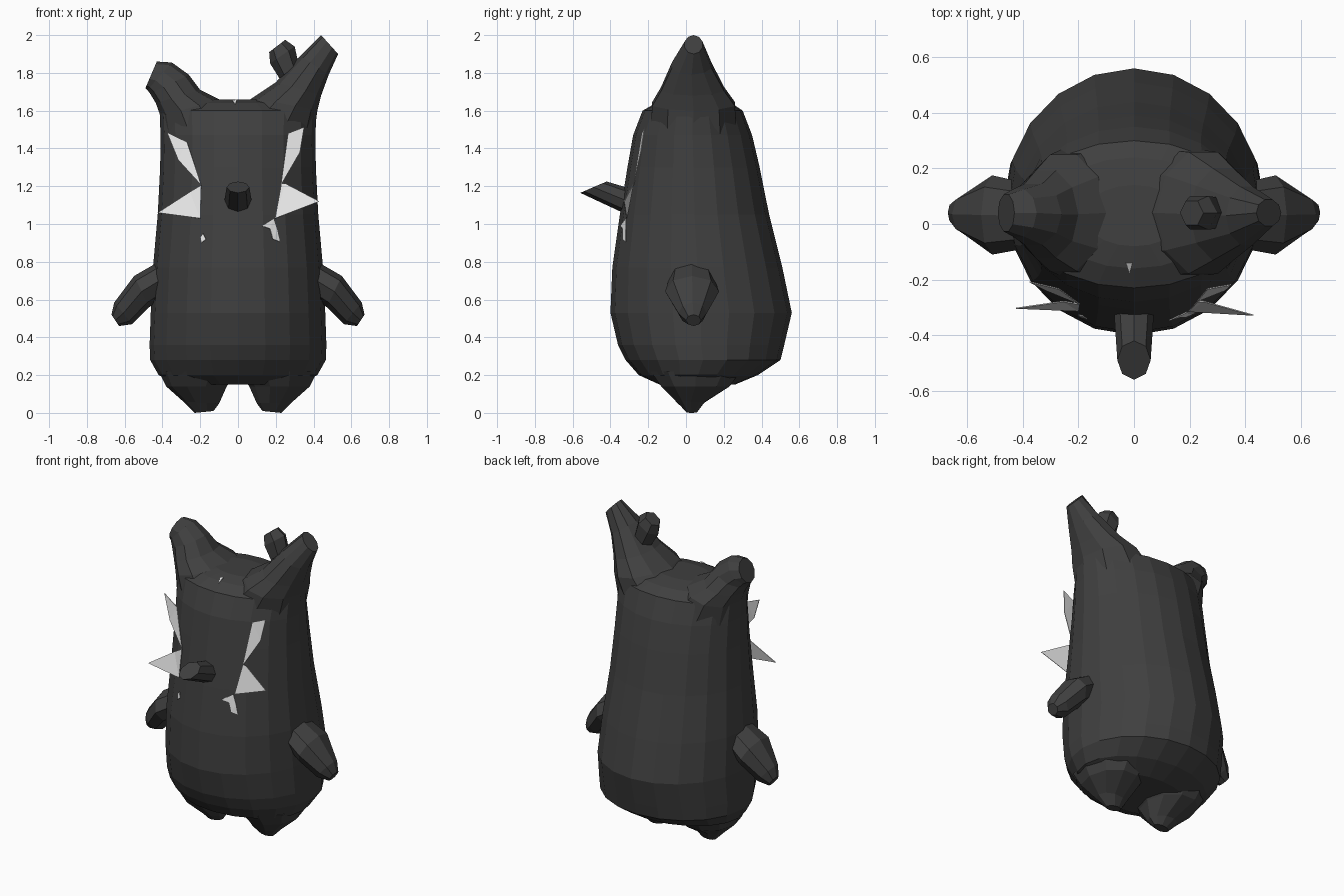
import bpy, bmesh, math
from mathutils import Vector


def material(name, v):
    m = bpy.data.materials.new(name)
    m.diffuse_color = (v, v, v, 1)
    return m


DARK = material("charcoal", 0.05)
WHITE = material("white", 0.8)


def finish(name, bm, mat):
    bmesh.ops.recalc_face_normals(bm, faces=bm.faces[:])
    me = bpy.data.meshes.new(name)
    bm.to_mesh(me)
    bm.free()
    me.materials.append(mat)
    ob = bpy.data.objects.new(name, me)
    bpy.context.collection.objects.link(ob)
    return ob


def loft(name, rings, sides, wide="y", flip=1):
    """Each ring: two opposite points (u, z) plus its range (lo, hi) across."""
    bm = bmesh.new()
    loops = []
    for u0, z0, u1, z1, lo, hi in rings:
        loop = []
        for i in range(sides):
            a = 2 * math.pi * i / sides
            t = (1 - math.cos(a)) / 2
            u, z = u0 + (u1 - u0) * t, z0 + (z1 - z0) * t
            w = (lo + hi) / 2 + (hi - lo) / 2 * math.sin(a)
            co = (u * flip, w, z) if wide == "y" else (w * flip, u, z)
            loop.append(bm.verts.new(co))
        loops.append(loop)
    for a, b in zip(loops, loops[1:]):
        for i in range(sides):
            j = (i + 1) % sides
            bm.faces.new((a[i], a[j], b[j], b[i]))
    bm.faces.new(loops[0])
    bm.faces.new(loops[-1])
    return finish(name, bm, DARK)


# Body: z, half width, front y, back y
BODY = [(0.15, 0.30, -0.14, 0.26), (0.20, 0.42, -0.25, 0.38),
        (0.28, 0.465, -0.32, 0.50), (0.36, 0.468, -0.36, 0.52),
        (0.53, 0.462, -0.40, 0.56), (0.77, 0.45, -0.39, 0.51),
        (1.05, 0.425, -0.35, 0.44), (1.30, 0.412, -0.31, 0.39),
        (1.47, 0.41, -0.28, 0.35), (1.60, 0.415, -0.23, 0.30),
        (1.64, 0.32, -0.16, 0.24), (1.66, 0.18, -0.08, 0.14)]
loft("body", [(f, z, b, z, -w, w) for z, w, f, b in BODY], 20, "x")

# Two uneven ear horns
loft("tall_ear", [(-0.08, 1.56, 0.40, 1.45, -0.20, 0.28),
                  (0.08, 1.67, 0.42, 1.60, -0.19, 0.27),
                  (0.20, 1.75, 0.44, 1.68, -0.14, 0.21),
                  (0.33, 1.89, 0.48, 1.79, -0.08, 0.14),
                  (0.44, 2.00, 0.53, 1.90, -0.01, 0.09)], 10)
loft("short_ear", [(0.0, 1.58, -0.40, 1.45, -0.20, 0.28),
                   (-0.10, 1.66, -0.41, 1.57, -0.18, 0.26),
                   (-0.20, 1.71, -0.435, 1.64, -0.13, 0.20),
                   (-0.26, 1.79, -0.465, 1.69, -0.08, 0.15),
                   (-0.35, 1.855, -0.48, 1.71, -0.05, 0.13),
                   (-0.43, 1.86, -0.49, 1.72, -0.03, 0.11)], 10)

# Stub on the tall ear
loft("ear_stub", [(0.22, 1.77, 0.32, 1.85, -0.025, 0.105),
                  (0.17, 1.85, 0.30, 1.94, -0.03, 0.11),
                  (0.165, 1.91, 0.25, 1.975, -0.01, 0.09)], 6)

# Snout with a slanted end
loft("snout", [(-0.27, 1.03, -0.27, 1.18, -0.075, 0.075),
               (-0.56, 1.165, -0.42, 1.225, -0.06, 0.06)], 8, "x")

# Arms and feet, mirrored
for side, s in (("right", 1), ("left", -1)):
    loft(side + "_arm", [(0.38, 0.62, 0.42, 0.80, -0.09, 0.15),
                         (0.47, 0.56, 0.55, 0.725, -0.11, 0.175),
                         (0.56, 0.47, 0.655, 0.585, -0.04, 0.11),
                         (0.63, 0.46, 0.67, 0.52, 0.0, 0.08)], 8, flip=s)
    loft(side + "_foot", [(0.0, 0.22, 0.42, 0.22, -0.20, 0.30),
                          (0.06, 0.14, 0.38, 0.14, -0.14, 0.24),
                          (0.10, 0.05, 0.29, 0.06, -0.05, 0.10),
                          (0.13, 0.01, 0.23, 0.0, 0.0, 0.06)], 10, flip=s)


def front_y(x, z):
    """Front surface of the body at (x, z)."""
    for p, q in zip(BODY, BODY[1:]):
        if p[0] <= z <= q[0]:
            t = (z - p[0]) / (q[0] - p[0])
            w, f, b = (p[k] + (q[k] - p[k]) * t for k in (1, 2, 3))
            return (f + b) / 2 - (b - f) / 2 * math.sqrt(max(0, 1 - (x / w) ** 2))
    return 0


def mark(name, pts):
    """Thin pale plate; points are x, z and the y it reaches out to."""
    bm = bmesh.new()
    vs = [bm.verts.new((x, min(y, front_y(x, z) - 0.008), z)) for x, z, y in pts]
    bmesh.ops.triangulate(bm, faces=[bm.faces.new(vs)])
    ob = finish(name, bm, WHITE)
    mod = ob.modifiers.new("thin", "SOLIDIFY")
    mod.thickness = 0.004


# Jagged white face marks
mark("left_upper_mark", [(-0.376, 1.485, -0.21), (-0.27, 1.434, -0.235),
                         (-0.195, 1.206, -0.29), (-0.317, 1.34, -0.24)])
mark("left_lower_mark", [(-0.195, 1.206, -0.29), (-0.20, 1.03, -0.31),
                         (-0.425, 1.06, -0.305), (-0.254, 1.17, -0.28)])
mark("right_upper_mark", [(0.35, 1.513, -0.22), (0.265, 1.48, -0.235),
                          (0.227, 1.206, -0.28), (0.328, 1.38, -0.24)])
mark("right_lower_mark", [(0.23, 1.215, -0.28), (0.196, 1.03, -0.31),
                          (0.43, 1.12, -0.33), (0.25, 1.215, -0.28)])
mark("right_small_mark", [(0.19, 1.03, -0.31), (0.127, 0.99, -0.32),
                          (0.17, 0.975, -0.32), (0.185, 0.92, -0.32),
                          (0.225, 0.905, -0.32), (0.21, 0.97, -0.32)])
mark("left_small_mark", [(-0.185, 0.95, -0.32), (-0.20, 0.93, -0.32),
                         (-0.195, 0.90, -0.32), (-0.17, 0.92, -0.32)])
mark("crown_speck", [(-0.03, 1.655, -0.14), (-0.005, 1.66, -0.14),
                     (-0.015, 1.635, -0.15)])
